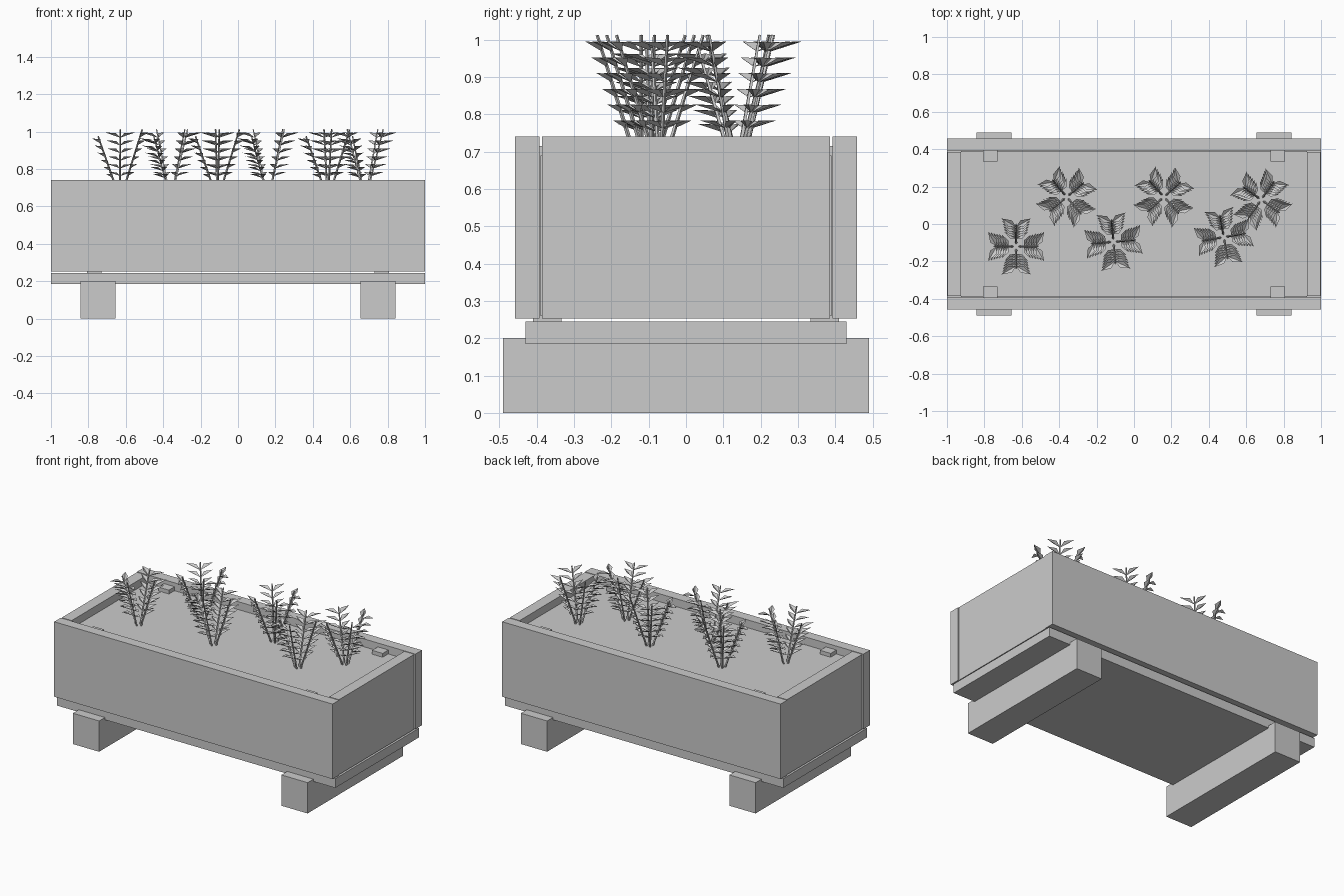
import bpy
import bmesh
from math import cos, sin, radians
from mathutils import Vector

cube = bpy.data.objects.get("Cube")
if cube:
    bpy.data.objects.remove(cube, do_unlink=True)

grey = bpy.data.materials.new("plain grey")
grey.use_nodes = True
grey.diffuse_color = (0.6, 0.6, 0.6, 1)
grey.node_tree.nodes["Principled BSDF"].inputs["Base Color"].default_value = (0.6, 0.6, 0.6, 1)


def finish(name, bm):
    mesh = bpy.data.meshes.new(name)
    bm.to_mesh(mesh)
    bm.free()
    mesh.materials.append(grey)
    obj = bpy.data.objects.new(name, mesh)
    bpy.context.collection.objects.link(obj)
    return obj


def box(name, low, high):
    low, high = Vector(low), Vector(high)
    bm = bmesh.new()
    bmesh.ops.create_cube(bm, size=1)
    for v in bm.verts:
        v.co = (low + high) / 2 + v.co * (high - low)
    return finish(name, bm)


def pair(name, low, high, axis, names):
    """A box and its mirror image across the given axis."""
    for sign, side in zip((1, -1), names):
        a, b = Vector(low), Vector(high)
        if sign < 0:
            a[axis], b[axis] = -high[axis], -low[axis]
        box(f"{side}_{name}", a, b)


# Trough: base board, four walls, soil
RIM, SOIL = 0.74, 0.69
box("base_board", (-1, -0.43, 0.185), (1, 0.43, 0.245))
pair("wall", (-1, 0.392, 0.253), (1, 0.458, RIM), 1, ("back", "front"))
pair("end_wall", (0.925, -0.386, 0.253), (0.996, 0.386, RIM), 0, ("left", "right"))
box("soil", (-0.925, -0.39, 0.26), (0.925, 0.39, SOIL))

# Feet under the base
pair("foot", (0.655, -0.49, 0), (0.843, 0.49, 0.2), 0, ("left", "right"))

# Corner posts
for end in ("front", "back"):
    y = (0.333, 0.41) if end == "back" else (-0.41, -0.333)
    pair(end + "_post", (0.73, y[0], 0.24), (0.806, y[1], 0.715), 0, ("left", "right"))


def add_stem(bm, start, end, radius):
    """Square tapering stem between two points."""
    along = (end - start).normalized()
    side = along.cross(Vector((0, 0, 1))).normalized()
    other = along.cross(side)
    rings = []
    for p, r in ((start, radius), (end, radius * 0.7)):
        rings.append([bm.verts.new(p + r * d) for d in (side, other, -side, -other)])
    for i in range(4):
        j = (i + 1) % 4
        bm.faces.new((rings[0][i], rings[0][j], rings[1][j], rings[1][i]))
    bm.faces.new(rings[1])


def add_leaf(bm, root, direction, length):
    """Pointed leaf folded along its midrib."""
    tip = root + direction * length
    side = direction.cross(Vector((0, 0, 1))).normalized()
    lift = side.cross(direction).normalized()
    mid = root + direction * length * 0.45
    base, end = bm.verts.new(root), bm.verts.new(tip)
    for s in (1, -1):
        edge = bm.verts.new(mid + side * s * length * 0.2 + lift * length * 0.14)
        bm.faces.new((base, end, edge) if s > 0 else (end, base, edge))


def plant(name, x, y, turn):
    bm = bmesh.new()
    for k in range(4):
        angle = radians(turn + 90 * k)
        out = Vector((cos(angle), sin(angle), 0))
        start = Vector((x, y, SOIL - 0.02)) + out * 0.012
        end = Vector((x, y, 0.975 if k == 2 else 1.012)) + out * 0.118
        add_stem(bm, start, end, 0.006)
        # Leaf pairs up the stem
        for n in range(6):
            t = 0.27 + 0.12 * n
            for s in (1, -1):
                a = angle + s * radians(60)
                direction = Vector((cos(a), sin(a), 0.3)).normalized()
                add_leaf(bm, start.lerp(end, t), direction, 0.075 + 0.004 * n)
    finish(name, bm)


# Two staggered rows of plants
spots = ((-0.63, -0.12, 0), (-0.36, 0.145, 40), (-0.11, -0.095, 5),
         (0.16, 0.145, 42), (0.48, -0.07, 10), (0.68, 0.13, 55))
for i, spot in enumerate(spots):
    plant(f"plant_{i + 1}", *spot)
